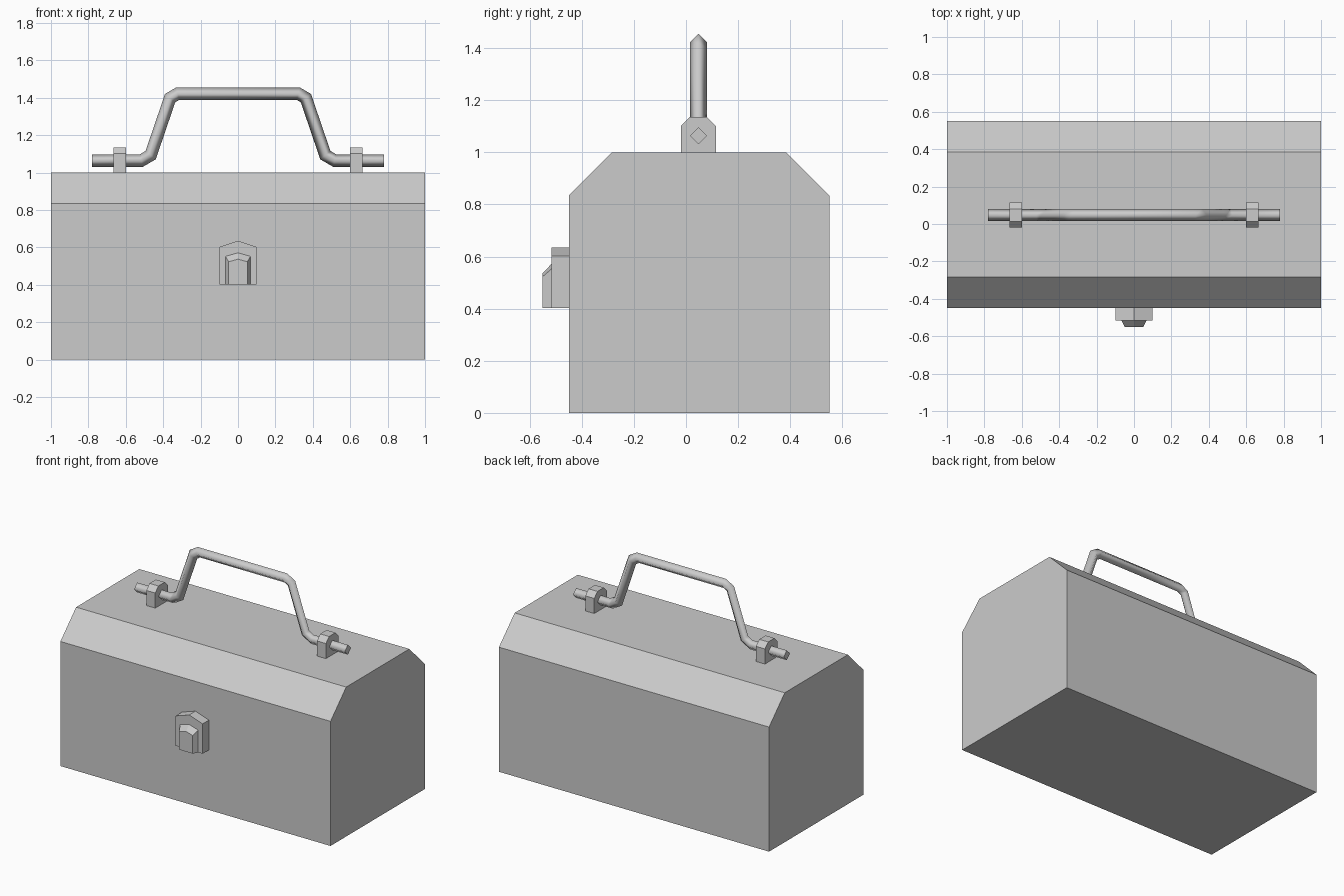
import bpy, bmesh
from mathutils import Vector

if "Cube" in bpy.data.objects:
    bpy.data.objects.remove(bpy.data.objects["Cube"])


def loft(name, rings, smooth=False):
    """Skin a chain of equal-sized rings and cap both ends."""
    bm = bmesh.new()
    loops = [[bm.verts.new(p) for p in ring] for ring in rings]
    n = len(loops[0])
    for a, b in zip(loops, loops[1:]):
        for i in range(n):
            j = (i + 1) % n
            bm.faces.new((a[i], a[j], b[j], b[i])).smooth = smooth
    bm.faces.new(loops[0])
    bm.faces.new(loops[-1])
    bmesh.ops.recalc_face_normals(bm, faces=bm.faces)
    mesh = bpy.data.meshes.new(name)
    bm.to_mesh(mesh)
    bm.free()
    obj = bpy.data.objects.new(name, mesh)
    bpy.context.collection.objects.link(obj)
    return obj


def extrude_x(name, profile, x0, x1):
    return loft(name, [[(x, y, z) for y, z in profile] for x in (x0, x1)])


def chamfered(y0, y1, z0, z1, c):
    """Box profile in y/z with its two top corners cut off."""
    return [(y0, z0), (y1, z0), (y1, z1 - c), (y1 - c, z1), (y0 + c, z1), (y0, z1 - c)]


def gabled(y, half, shoulder, peak, base=0.402):
    """House-shaped outline in x/z at depth y."""
    return [(-half, y, base), (half, y, base), (half, y, shoulder),
            (0, y, peak), (-half, y, shoulder)]


# Box with chamfered lid edges
extrude_x("toolbox_body", chamfered(-0.45, 0.55, 0, 1.0, 0.166), -1, 1)

# Latch: back plate and tapered tongue
loft("latch_plate", [gabled(-0.45, 0.1, 0.602, 0.635), gabled(-0.517, 0.1, 0.602, 0.635)])
loft("latch_tongue", [gabled(-0.517, 0.067, 0.552, 0.571), gabled(-0.55, 0.05, 0.523, 0.537)])

# Handle brackets
for side, label in ((-1, "left"), (1, "right")):
    extrude_x(f"handle_bracket_{label}", chamfered(-0.02, 0.115, 1.0, 1.135, 0.034),
              side * 0.632 - 0.033, side * 0.632 + 0.033)

# Handle: four-sided rod mitred along a bent path
half_path = [(0.78, 1.064), (0.517, 1.064), (0.467, 1.093), (0.363, 1.398), (0.322, 1.422)]
path = [Vector((-x, z)) for x, z in half_path] + [Vector(p) for p in reversed(half_path)]
radius, handle_y = 0.033, 0.048
rings = []
for i, p in enumerate(path):
    d_in = (p - path[max(i - 1, 0)]).normalized() if i else (path[1] - p).normalized()
    d_out = (path[i + 1] - p).normalized() if i < len(path) - 1 else d_in
    tangent = (d_in + d_out).normalized()
    off = Vector((-tangent.y, tangent.x)) * (radius / tangent.dot(d_in))
    rings.append([(p.x + off.x, handle_y, p.y + off.y), (p.x, handle_y + radius, p.y),
                  (p.x - off.x, handle_y, p.y - off.y), (p.x, handle_y - radius, p.y)])
loft("handle", rings, smooth=True)
